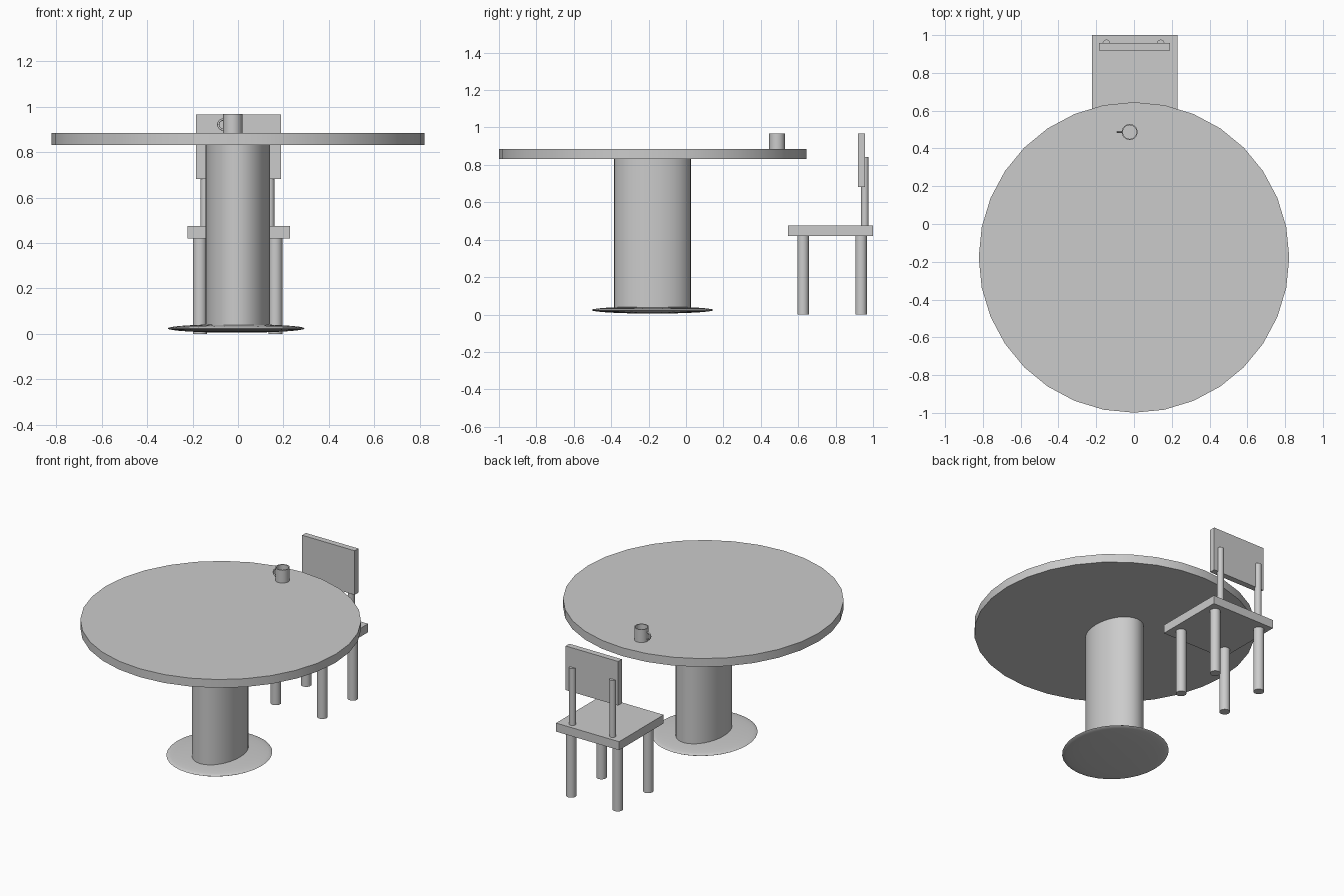
import bpy, bmesh, math

if "Cube" in bpy.data.objects:
    bpy.data.objects.remove(bpy.data.objects["Cube"])


def finish(name, smooth=True):
    ob = bpy.context.object
    ob.name = name
    bpy.ops.object.transform_apply(location=False, rotation=True, scale=True)
    if smooth:
        bpy.ops.object.shade_smooth_by_angle(angle=math.radians(40))
    return ob


def cylinder(name, x, y, z0, z1, rx, ry=None, sides=32):
    bpy.ops.mesh.primitive_cylinder_add(vertices=sides, radius=1, depth=1,
                                        location=(x, y, (z0 + z1) / 2))
    bpy.context.object.scale = (rx, ry or rx, z1 - z0)
    return finish(name)


def box(name, x0, x1, y0, y1, z0, z1):
    bpy.ops.mesh.primitive_cube_add(size=1, location=((x0 + x1) / 2, (y0 + y1) / 2, (z0 + z1) / 2))
    bpy.context.object.scale = (x1 - x0, y1 - y0, z1 - z0)
    return finish(name, False)


# Table: round top, oval column, thin lens-shaped foot
TY = -0.177
cylinder("table_top", 0, TY, 0.832, 0.886, 0.822)
cylinder("table_column", -0.002, TY - 0.002, 0.03, 0.835, 0.142, 0.206)
bpy.ops.mesh.primitive_uv_sphere_add(segments=32, ring_count=16, radius=1,
                                     location=(-0.008, TY - 0.002, 0.024))
bpy.context.object.scale = (0.302, 0.326, 0.019)
finish("table_foot")

# Chair: seat, backrest, four legs and two back posts
box("seat", -0.222, 0.229, 0.545, 1.0, 0.42, 0.475)
box("backrest", -0.185, 0.190, 0.919, 0.957, 0.682, 0.967)
for side, lx, px in (("left", -0.168, -0.146), ("right", 0.165, 0.141)):
    cylinder(f"front_leg_{side}", lx, 0.626, 0, 0.425, 0.031)
    cylinder(f"back_leg_{side}", lx, 0.936, 0, 0.425, 0.031)
    cylinder(f"back_post_{side}", px, 0.956, 0.47, 0.842, 0.02)

# Mug: hollow cup turned from a wall profile, with a ring handle
MX, MY, MZ = -0.023, 0.487, 0.886
profile = [(0, 0), (0.042, 0), (0.042, 0.083), (0.036, 0.083), (0.036, 0.008), (0, 0.008)]
bm = bmesh.new()
pts = [bm.verts.new((r, 0, z)) for r, z in profile]
edges = [bm.edges.new(p) for p in zip(pts, pts[1:])]
bmesh.ops.spin(bm, geom=pts + edges, cent=(0, 0, 0), axis=(0, 0, 1),
               angle=math.tau, steps=32, use_duplicate=False)
bmesh.ops.remove_doubles(bm, verts=bm.verts, dist=1e-5)
bmesh.ops.recalc_face_normals(bm, faces=bm.faces)
mesh = bpy.data.meshes.new("mug")
bm.to_mesh(mesh)
bm.free()
mug = bpy.data.objects.new("mug", mesh)
mug.location = (MX, MY, MZ)
bpy.context.collection.objects.link(mug)
bpy.context.view_layer.objects.active = mug
bpy.ops.object.select_all(action='DESELECT')
mug.select_set(True)
bpy.ops.object.shade_smooth_by_angle(angle=math.radians(40))

bpy.ops.mesh.primitive_torus_add(major_segments=24, minor_segments=10, major_radius=0.022,
                                 minor_radius=0.005, location=(MX - 0.042, MY, MZ + 0.036),
                                 rotation=(math.pi / 2, 0, 0))
handle = finish("mug_handle")
# Trim the half of the ring that would show inside the cup
bm = bmesh.new()
bm.from_mesh(handle.data)
bmesh.ops.bisect_plane(bm, geom=bm.verts[:] + bm.edges[:] + bm.faces[:],
                       plane_co=(0.003, 0, 0), plane_no=(1, 0, 0), clear_outer=True)
bm.to_mesh(handle.data)
bm.free()
